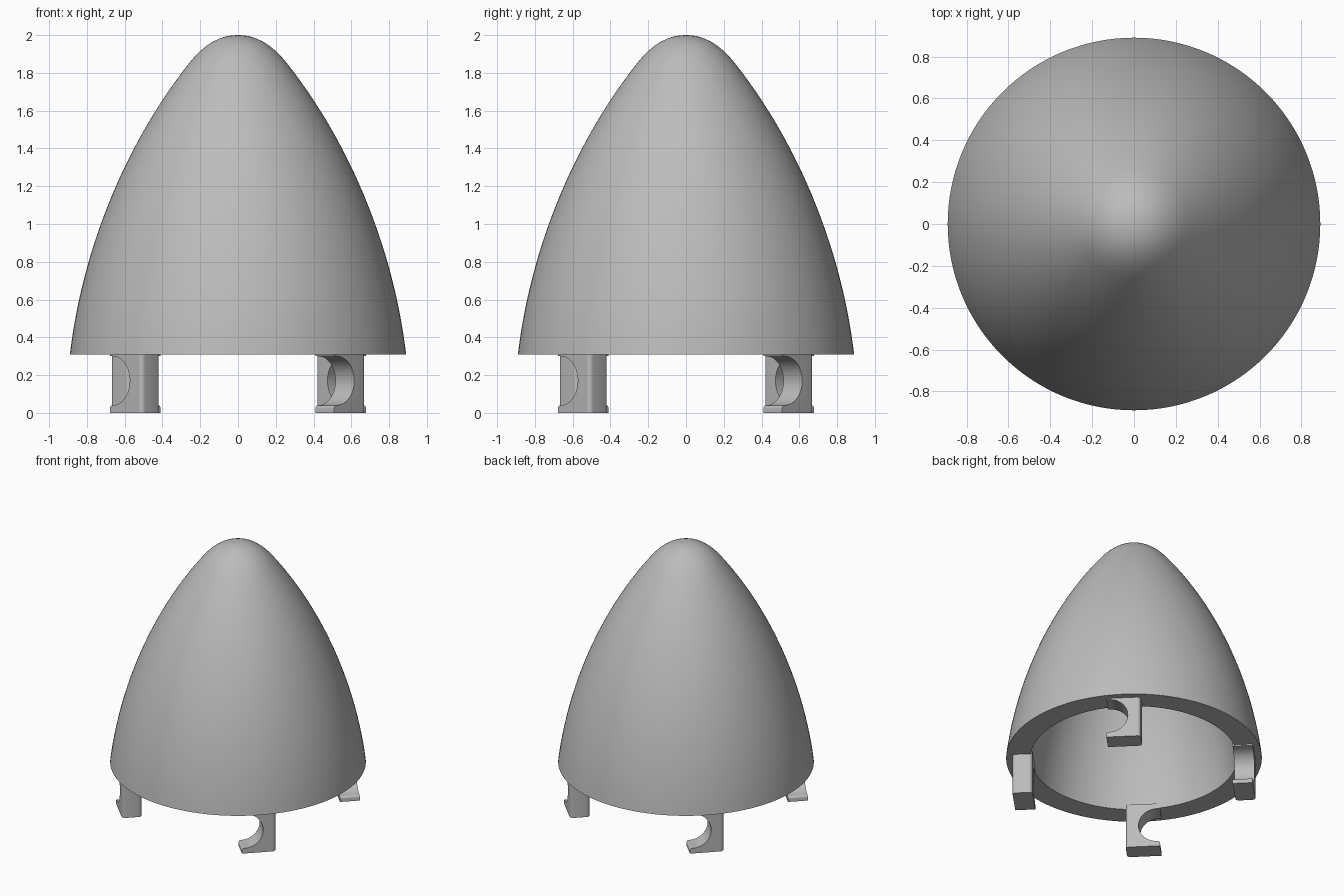
import bpy, bmesh, math
from mathutils import Matrix, Vector
from mathutils.geometry import interpolate_bezier

old = bpy.data.objects.get("Cube")
if old:
    bpy.data.objects.remove(old, do_unlink=True)

GREY = (0.5, 0.5, 0.5, 1)
grey = bpy.data.materials.new("plain grey")
grey.use_nodes = True
grey.diffuse_color = GREY
grey.node_tree.nodes["Principled BSDF"].inputs["Base Color"].default_value = GREY


def finish(bm, name, angle):
    bmesh.ops.recalc_face_normals(bm, faces=bm.faces)
    mesh = bpy.data.meshes.new(name)
    bm.to_mesh(mesh)
    bm.free()
    mesh.materials.append(grey)
    obj = bpy.data.objects.new(name, mesh)
    bpy.context.collection.objects.link(obj)
    bpy.ops.object.select_all(action='DESELECT')
    obj.select_set(True)
    bpy.context.view_layer.objects.active = obj
    bpy.ops.object.shade_smooth_by_angle(angle=math.radians(angle))
    return obj


def curve(points, steps):
    return interpolate_bezier(*[Vector((r, 0, z)) for r, z in points], steps)


# Hollow nose cone: outer profile, then the inner wall back down
BASE, WALL = 0.31, 0.17
flank = curve([(0.89, BASE), (0.825, 0.86), (0.60, 1.42), (0.26, 1.85)], 28)
cap = curve([(0.26, 1.85), (0.18, 1.95), (0.10, 2.0), (0, 2.0)], 12)
outer = flank + cap[1:]
inner = [Vector((p.x * (0.89 - WALL) / 0.89, 0, BASE + (p.z - BASE) * 0.88))
         for p in outer]
profile = outer[::-1] + inner

bm = bmesh.new()
verts = [bm.verts.new(p) for p in profile]
edges = [bm.edges.new(pair) for pair in zip(verts, verts[1:])]
bmesh.ops.spin(bm, geom=verts + edges, axis=(0, 0, 1), cent=(0, 0, 0),
               angle=math.tau, steps=128)
bmesh.ops.remove_doubles(bm, verts=bm.verts, dist=0.0005)
finish(bm, "nose_cone", 35)


# Hook clips: C-shaped profile (tangent, height) extruded along the radius
def arc(cx, cz, radius, start, end, steps):
    angles = [math.radians(start + (end - start) * i / steps) for i in range(steps + 1)]
    return [(cx + radius * math.cos(a), cz + radius * math.sin(a)) for a in angles]


HALF_W, TOP, NEAR, FAR = 0.12, 0.34, 0.70, 0.84
outline = [(HALF_W, 0), (HALF_W, TOP), (-HALF_W, TOP), (-HALF_W, 0.30)]
outline += arc(-0.10, 0.17, 0.13, 90, -90, 32)
outline += arc(-HALF_W + 0.018, 0.022, 0.018, 90, 180, 6)
outline += [(-HALF_W, 0)]

for i, name in enumerate(("front_right", "front_left", "back_left", "back_right")):
    bm = bmesh.new()
    face = bm.faces.new([bm.verts.new((NEAR, t, z)) for t, z in outline])
    ext = bmesh.ops.extrude_face_region(bm, geom=[face])
    moved = [g for g in ext["geom"] if isinstance(g, bmesh.types.BMVert)]
    bmesh.ops.translate(bm, verts=moved, vec=(FAR - NEAR, 0, 0))
    # Round the upright edges of the solid back
    back = [e for e in bm.edges
            if all(v.co.y > HALF_W - 0.001 for v in e.verts)
            and abs(e.verts[0].co.z - e.verts[1].co.z) > 0.1]
    bmesh.ops.bevel(bm, geom=back, offset=0.025, segments=5, profile=0.5, affect='EDGES')
    # Viewed from outside the hook opens to the left
    turn = math.radians(225 + 90 * i)
    bm.transform(Matrix.Rotation(turn, 4, 'Z') @ Matrix.Diagonal((1, 1, 1, 1)))
    finish(bm, "hook_clip_" + name, 35)
